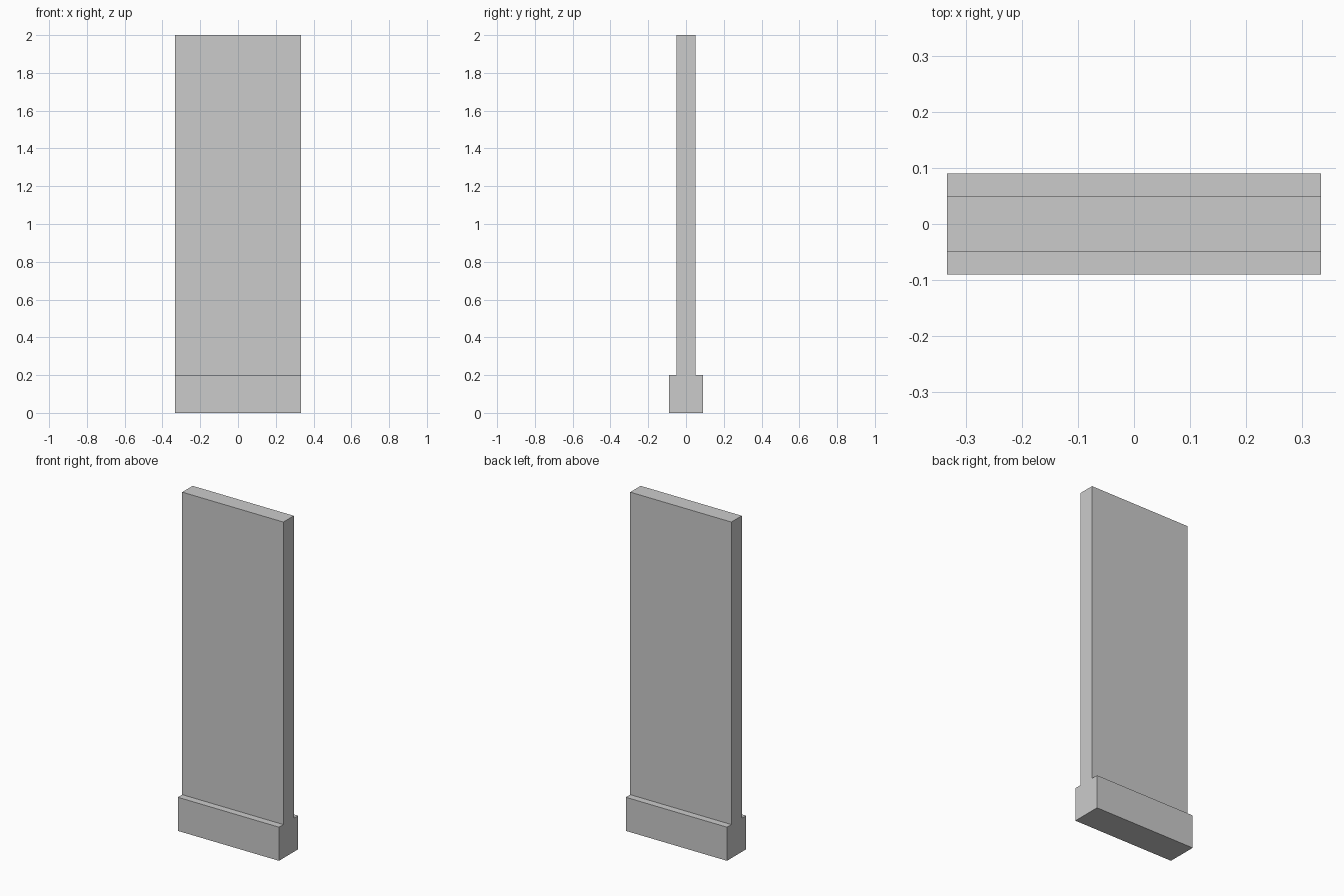
import bpy, bmesh

if "Cube" in bpy.data.objects:
    bpy.data.objects.remove(bpy.data.objects["Cube"])

HALF_WIDTH = 0.333

# Half of the stepped cross-section (y, z): wide skirting, thin wall panel
half = [(0.09, 0.0), (0.09, 0.2), (0.049, 0.2), (0.049, 2.0)]
profile = half + [(-y, z) for y, z in reversed(half)]

# Wall panel with skirting on both faces: profile extruded along x
bm = bmesh.new()
face = bm.faces.new([bm.verts.new((-HALF_WIDTH, y, z)) for y, z in profile])
result = bmesh.ops.extrude_face_region(bm, geom=[face], use_keep_orig=True)
verts = [g for g in result["geom"] if isinstance(g, bmesh.types.BMVert)]
bmesh.ops.translate(bm, verts=verts, vec=(2 * HALF_WIDTH, 0, 0))
bmesh.ops.recalc_face_normals(bm, faces=bm.faces)

mesh = bpy.data.meshes.new("wall_panel")
bm.to_mesh(mesh)
bm.free()
wall = bpy.data.objects.new("wall_panel", mesh)
bpy.context.collection.objects.link(wall)
